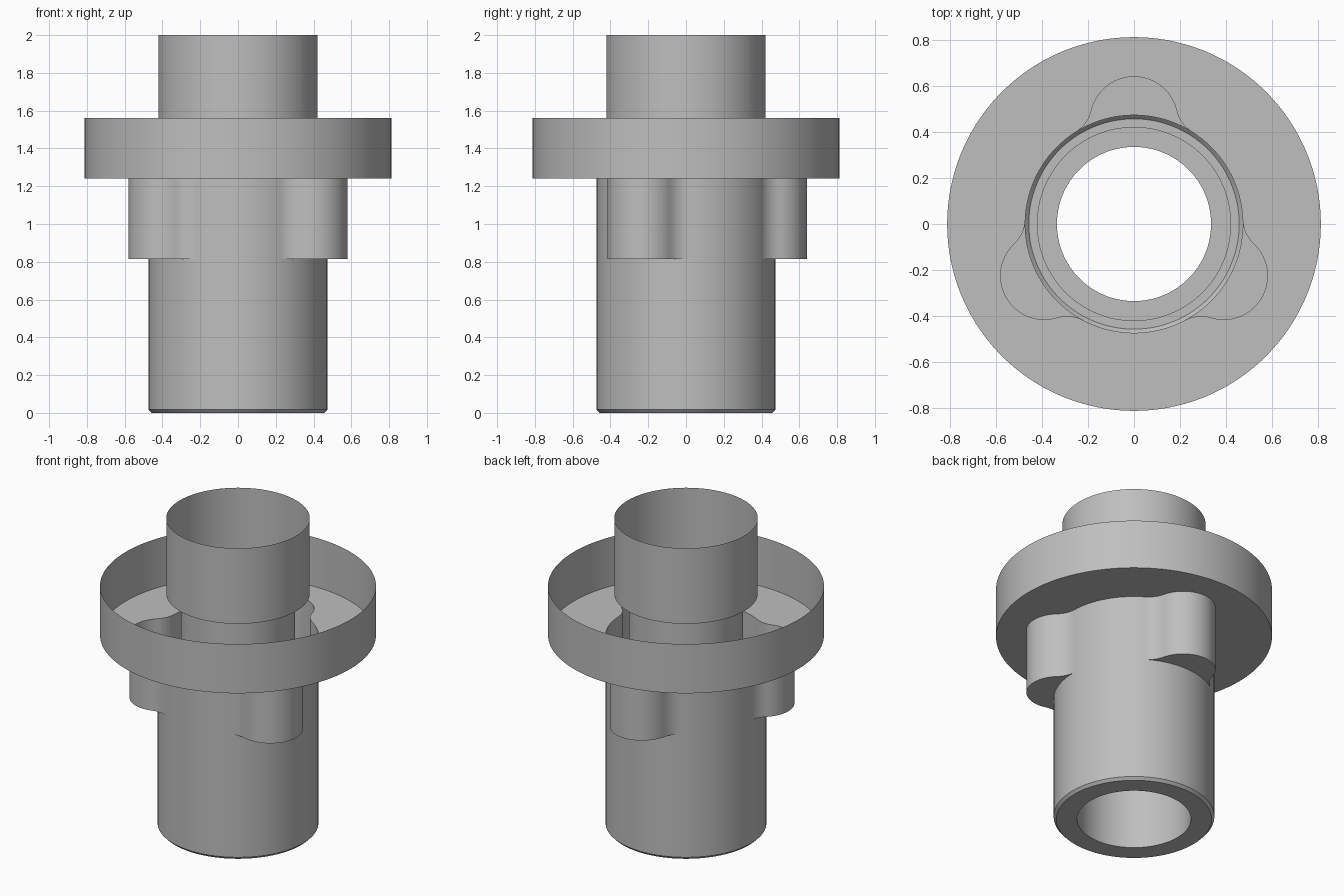
import bpy, bmesh, math

STEPS = 360
BODY_R = 0.473
LOBE_C, LOBE_R = 0.45, 0.19     # lobe centre distance and radius
FILLET = 0.15                   # blend between lobe and body

if "Cube" in bpy.data.objects:
    bpy.data.objects.remove(bpy.data.objects["Cube"], do_unlink=True)

# Single grey material
grey = bpy.data.materials.new("plain grey")
grey.use_nodes = True
COLOUR = (0.52, 0.52, 0.52, 1)
grey.diffuse_color = COLOUR
grey.node_tree.nodes["Principled BSDF"].inputs["Base Color"].default_value = COLOUR

# Fillet centre and contact angle, in the frame of one lobe
reach = BODY_R + FILLET
fillet_angle = math.acos((reach**2 + LOBE_C**2 - (LOBE_R + FILLET)**2) / (2 * reach * LOBE_C))
mix = LOBE_R / (LOBE_R + FILLET)
join_x = LOBE_C + mix * (reach * math.cos(fillet_angle) - LOBE_C)
join_y = mix * reach * math.sin(fillet_angle)
join_angle = math.atan2(join_y, join_x)


def circle(radius):
    return lambda angle: radius


def lobed(angle):
    """Radius of the three-lobed outline at a polar angle."""
    third = math.tau / 3
    a = abs((angle - math.pi / 2 + third / 2) % third - third / 2)
    if a < join_angle:
        return LOBE_C * math.cos(a) + math.sqrt(LOBE_R**2 - (LOBE_C * math.sin(a))**2)
    if a < fillet_angle:
        d = fillet_angle - a
        return reach * math.cos(d) - math.sqrt(max(0, FILLET**2 - (reach * math.sin(d))**2))
    return BODY_R


def loft(name, *rings):
    """Join successive (outline, height) rings into an open shell."""
    bm = bmesh.new()
    loops = []
    for outline, z in rings:
        loop = []
        for i in range(STEPS):
            a = math.tau * i / STEPS
            r = outline(a)
            loop.append(bm.verts.new((r * math.cos(a), r * math.sin(a), z)))
        loops.append(loop)
    for low, high in zip(loops, loops[1:]):
        for i in range(STEPS):
            j = (i + 1) % STEPS
            face = bm.faces.new((low[i], low[j], high[j], high[i]))
            if face.calc_area() < 1e-7:
                bm.faces.remove(face)
    bmesh.ops.remove_doubles(bm, verts=bm.verts, dist=1e-5)
    mesh = bpy.data.meshes.new(name)
    bm.to_mesh(mesh)
    bm.free()
    mesh.materials.append(grey)
    obj = bpy.data.objects.new(name, mesh)
    bpy.context.collection.objects.link(obj)
    bpy.ops.object.select_all(action="DESELECT")
    obj.select_set(True)
    bpy.context.view_layer.objects.active = obj
    bpy.ops.object.shade_smooth_by_angle(angle=math.radians(30))


# Lower sleeve with chamfered foot
loft("lower_sleeve", (circle(0.335), 0), (circle(0.457), 0),
     (circle(BODY_R), 0.017), (circle(BODY_R), 0.815))

# Lobed collar: underside of the lobes and its wall
loft("lobed_collar", (circle(BODY_R), 0.815), (lobed, 0.815), (lobed, 1.24))

# Open flange: floor around the collar and outer rim
loft("flange", (lobed, 1.24), (circle(0.812), 1.24), (circle(0.812), 1.56))

# Bore, step and wider upper tube (wound to face the axis)
loft("upper_tube", (circle(0.422), 2), (circle(0.422), 1.51), (circle(0.335), 1.51))
loft("bore", (circle(0.335), 1.51), (circle(0.335), 0))
